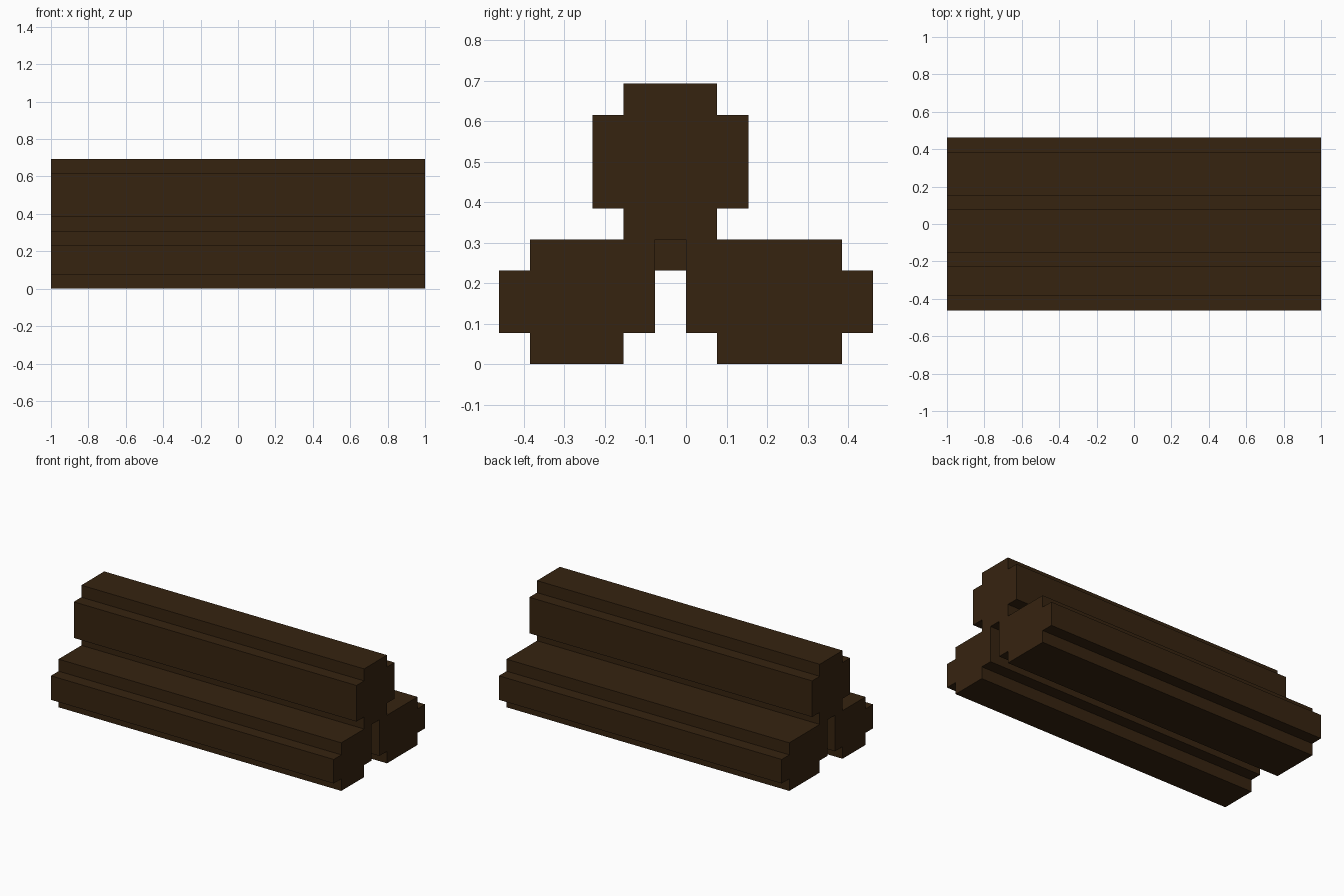
import bpy, bmesh

if "Cube" in bpy.data.objects:
    bpy.data.objects.remove(bpy.data.objects["Cube"])

U = 1 / 13  # block size

bark = bpy.data.materials.new("dark brown bark")
bark.diffuse_color = (0.037, 0.017, 0.005, 1)
bark.use_nodes = True
bark.node_tree.nodes["Principled BSDF"].inputs["Base Color"].default_value = bark.diffuse_color


def beam(name, outline, half_length=13):
    """Extrude a (y, z) outline in block units along x."""
    bm = bmesh.new()
    verts = [bm.verts.new((-half_length * U, y * U, z * U)) for y, z in outline]
    face = bm.faces.new(verts)
    new = bmesh.ops.extrude_face_region(bm, geom=[face])["geom"]
    moved = [v for v in new if isinstance(v, bmesh.types.BMVert)]
    bmesh.ops.translate(bm, verts=moved, vec=(2 * half_length * U, 0, 0))
    bmesh.ops.recalc_face_normals(bm, faces=bm.faces)
    mesh = bpy.data.meshes.new(name)
    bm.to_mesh(mesh)
    bm.free()
    mesh.materials.append(bark)
    obj = bpy.data.objects.new(name, mesh)
    bpy.context.collection.objects.link(obj)


# Front lower log
beam("front_log", [(-5, 0), (-2, 0), (-2, 1), (-1, 1), (-1, 4),
                   (-5, 4), (-5, 3), (-6, 3), (-6, 1), (-5, 1)])

# Back lower log
beam("back_log", [(1, 0), (5, 0), (5, 1), (6, 1), (6, 3),
                  (5, 3), (5, 4), (0, 4), (0, 1), (1, 1)])

# Upper log resting on both
beam("top_log", [(-2, 4), (1, 4), (1, 5), (2, 5), (2, 8), (1, 8),
                 (1, 9), (-2, 9), (-2, 8), (-3, 8), (-3, 5), (-2, 5)])

# Underside of the upper log, set back from the ends between the lower logs
beam("log_core", [(-1, 3), (0, 3), (0, 4), (-1, 4)], 12)
